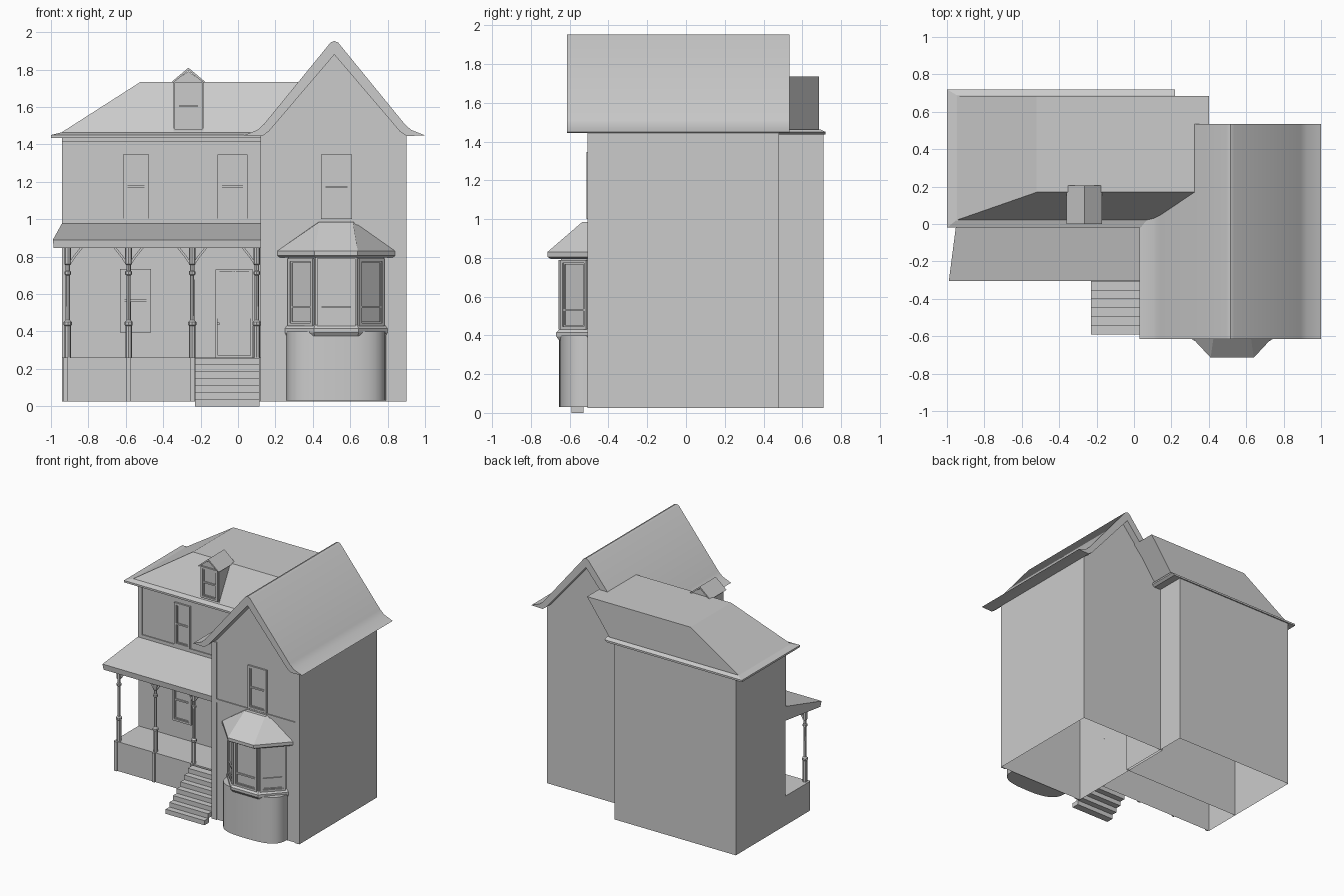
import bpy, bmesh, math
from mathutils import Matrix, Vector

if "Cube" in bpy.data.objects:
    bpy.data.objects.remove(bpy.data.objects["Cube"])

GREY = (0.6, 0.6, 0.6, 1)
grey = bpy.data.materials.new("plain grey")
grey.use_nodes = True
grey.diffuse_color = GREY
grey.node_tree.nodes["Principled BSDF"].inputs["Base Color"].default_value = GREY


class Part:
    """Collects simple solids in one named mesh object."""

    def __init__(self, name, matrix=None):
        self.name, self.bm = name, bmesh.new()
        self.matrix = matrix or Matrix()

    def loft(self, rings, bottom=True, top=True):
        rows = [[self.bm.verts.new(self.matrix @ Vector(p)) for p in r] for r in rings]
        n = len(rows[0])
        for a, b in zip(rows, rows[1:]):
            for i in range(n):
                j = (i + 1) % n
                self.bm.faces.new((a[i], a[j], b[j], b[i]))
        if bottom:
            self.bm.faces.new(rows[0][::-1])
        if top:
            self.bm.faces.new(rows[-1])
        return self

    def box(self, x0, x1, y0, y1, z0, z1, bottom=True):
        plan = [(x0, y0), (x1, y0), (x1, y1), (x0, y1)]
        return self.loft([[(x, y, z) for x, y in plan] for z in (z0, z1)], bottom)

    def extrude_y(self, profile, y0, y1):
        return self.loft([[(x, y, z) for x, z in profile] for y in (y0, y1)])

    def bar(self, a, b, w):
        """Square bar between two points."""
        a, b = Vector(a), Vector(b)
        q = (b - a).to_track_quat('Z', 'Y')
        ring = [q @ Vector((sx * w, sy * w, 0)) for sx, sy in ((-1, -1), (1, -1), (1, 1), (-1, 1))]
        return self.loft([[p + v for v in ring] for p in (a, b)])

    def done(self, smooth=False):
        bmesh.ops.recalc_face_normals(self.bm, faces=self.bm.faces)
        mesh = bpy.data.meshes.new(self.name)
        self.bm.to_mesh(mesh)
        self.bm.free()
        mesh.materials.append(grey)
        obj = bpy.data.objects.new(self.name, mesh)
        bpy.context.collection.objects.link(obj)
        if smooth:
            bpy.ops.object.select_all(action='DESELECT')
            obj.select_set(True)
            bpy.context.view_layer.objects.active = obj
            bpy.ops.object.shade_smooth_by_angle(angle=math.radians(40))
        return obj


def frame(part, x0, x1, z0, z1, y, w, d):
    """Four boards standing d proud of the wall plane y."""
    part.box(x0, x0 + w, y - d, y, z0, z1)
    part.box(x1 - w, x1, y - d, y, z0, z1)
    part.box(x0 + w, x1 - w, y - d, y, z1 - w, z1)
    part.box(x0 + w, x1 - w, y - d, y, z0, z0 + w)


def window(name, x0, x1, z0, z1, y, matrix=None, rail=0.5):
    """Sash window: outer casing, inner sash and a meeting rail."""
    p = Part(name, matrix)
    frame(p, x0, x1, z0, z1, y, 0.016, 0.014)
    frame(p, x0 + 0.016, x1 - 0.016, z0 + 0.016, z1 - 0.016, y, 0.008, 0.007)
    zm = z0 + (z1 - z0) * rail
    p.box(x0 + 0.016, x1 - 0.016, y - 0.009, y, zm - 0.006, zm + 0.006)
    p.done()


BASE, FLOOR, EAVE = 0.025, 0.26, 1.44
WING_Y, GABLE_Y = 0.08, -0.5
MID = 0.515

# Wing with its flat-topped roof
Part("wing_walls").box(-0.94, 0.14, WING_Y, 0.71, BASE, EAVE, bottom=False).done()
Part("wing_eaves").loft([
    [(-1.0, -0.02, 1.435), (0.2, -0.02, 1.435), (0.2, 0.72, 1.435), (-1.0, 0.72, 1.435)],
    [(-1.0, -0.02, 1.45), (0.22, -0.02, 1.45), (0.22, 0.72, 1.45), (-1.0, 0.72, 1.45)],
    [(-0.95, 0.02, 1.463), (0.22, 0.02, 1.463), (0.22, 0.69, 1.463), (-0.95, 0.69, 1.463)]]).done()
Part("wing_roof").loft([
    [(-0.95, 0.02, 1.46), (0.15, 0.02, 1.46), (0.2, 0.685, 1.46), (-0.95, 0.685, 1.46)],
    [(-0.52, 0.17, 1.735), (0.4, 0.17, 1.735), (0.4, 0.685, 1.735), (-0.52, 0.685, 1.735)]]).done()
trim = Part("wing_trim")
frame(trim, -0.94, 0.14, 0.97, EAVE, WING_Y, 0.035, 0.008)
trim.box(-0.94, 0.14, WING_Y - 0.03, WING_Y, 1.415, EAVE)
trim.done()

# Dormer
cx = -0.265
Part("dormer_body").extrude_y(
    [(cx - 0.08, 1.465), (cx + 0.08, 1.465), (cx + 0.08, 1.735), (cx, 1.79), (cx - 0.08, 1.735)], 0.025, 0.19).done()
Part("dormer_roof").extrude_y(
    [(cx - 0.095, 1.73), (cx, 1.81), (cx + 0.095, 1.73), (cx + 0.08, 1.73), (cx, 1.795), (cx - 0.08, 1.73)],
    0.0, 0.205).done()
window("dormer_window", cx - 0.075, cx + 0.075, 1.48, 1.73, 0.025)

# Gabled block
gable = Part("gable_walls")
section = [(0.12, BASE), (0.9, BASE), (0.9, 1.45), (MID, 1.89), (0.12, 1.45)]
front, back = [[gable.bm.verts.new((x, y, z)) for x, z in section] for y in (GABLE_Y, 0.48)]
gable.bm.faces.new(front)
gable.bm.faces.new(back[::-1])
for i in range(1, 5):
    j = (i + 1) % 5
    gable.bm.faces.new((front[i], back[i], back[j], front[j]))
gable.done()
half_outer = [(0.485, 1.448), (0.41, 1.478), (0.375, 1.51), (0.02, 1.945)]
half_inner = [(0.0, 1.88), (0.35, 1.47), (0.385, 1.445)]
profile = ([(MID - x, z) for x, z in half_outer] + [(MID, 1.953)]
           + [(MID + x, z) for x, z in half_outer[::-1]]
           + [(MID + x, z) for x, z in half_inner[::-1]]
           + [(MID - x, z) for x, z in half_inner[1:]])
Part("gable_roof").extrude_y(profile, -0.615, 0.535).done(smooth=True)
trim = Part("gable_trim")
for x0, x1 in ((0.12, 0.165), (0.86, 0.9)):
    trim.box(x0, x1, GABLE_Y - 0.008, GABLE_Y, BASE, 1.45)
trim.box(0.165, 0.86, GABLE_Y - 0.008, GABLE_Y, 0.97, 0.995)
trim.done()

# Wall windows
window("upper_window_left", -0.615, -0.475, 1.005, 1.345, WING_Y)
window("upper_window_right", -0.11, 0.05, 1.005, 1.345, WING_Y)
window("lower_window", -0.63, -0.465, 0.395, 0.735, WING_Y)
window("gable_window", 0.445, 0.61, 1.0, 1.345, GABLE_Y)

# Front door
door = Part("front_door")
frame(door, -0.12, 0.08, FLOOR, 0.73, WING_Y, 0.012, 0.016)
door.box(-0.108, 0.068, WING_Y - 0.006, WING_Y, FLOOR, 0.72)
for s in (-1, 1):
    c = -0.02 + s * 0.045
    frame(door, c - 0.042, c + 0.042, 0.47, 0.725, WING_Y - 0.006, 0.007, 0.006)
    frame(door, c - 0.038, c + 0.038, 0.325, 0.4, WING_Y - 0.006, 0.009, 0.008)
door.box(-0.112, -0.098, WING_Y - 0.03, WING_Y, 0.435, 0.449)
door.done()

# Porch base, roof and steps
PORCH_Y = -0.23
Part("porch_base").box(-0.94, 0.12, PORCH_Y, WING_Y, BASE, FLOOR, bottom=False).done()
piers = Part("porch_piers")
for x in (-0.92, -0.585, -0.245):
    piers.box(x - 0.012, x + 0.012, PORCH_Y - 0.01, PORCH_Y, BASE, FLOOR)
piers.done()
Part("porch_roof").loft([
    [(-0.985, -0.3, 0.845), (0.12, -0.3, 0.845), (0.12, WING_Y, 0.865), (-0.94, WING_Y, 0.865)],
    [(-0.99, -0.305, 0.89), (0.12, -0.305, 0.89), (0.12, WING_Y, 0.98), (-0.94, WING_Y, 0.98)]]).done()
steps = Part("porch_steps")
for i in range(7):
    y = -0.59 + i * 0.047
    z = i * 0.037
    steps.box(-0.23, 0.115, y, y + 0.06, z, z + 0.037)
steps.done()

# Turned porch posts with curved brackets
turning = [(0.26, 0.017), (0.43, 0.017), (0.435, 0.022), (0.45, 0.022), (0.46, 0.012), (0.7, 0.011),
           (0.705, 0.018), (0.72, 0.018), (0.725, 0.012), (0.755, 0.012), (0.76, 0.018), (0.85, 0.018)]
for n, x in enumerate((-0.91, -0.585, -0.245, 0.1)):
    post = Part(f"porch_post_{n + 1}", Matrix.Translation((x, -0.21, 0)))
    post.loft([[(r * math.cos(a * math.pi / 4), r * math.sin(a * math.pi / 4), z)
                for a in range(8)] for z, r in turning])
    for s in (-1, 1):
        if (n == 0 and s < 0) or (n == 3 and s > 0):
            continue
        post.bar((s * 0.012, 0, 0.765), (s * 0.035, 0, 0.8), 0.006)
        post.bar((s * 0.035, 0, 0.8), (s * 0.075, 0, 0.85), 0.006)
    post.done()

# Bay window
def bay_ring(hw, fw, y, z, wall=GABLE_Y):
    cx = 0.525
    return [(cx - hw, wall, z), (cx - fw, y, z), (cx + fw, y, z), (cx + hw, wall, z)]


def curve(z, out=0.0):
    pts = []
    for i in range(17):
        a = math.pi * i / 16
        c, s = math.cos(a), math.sin(a)
        pts.append((0.525 - (0.265 + out) * math.copysign(abs(c) ** 0.7, c),
                    GABLE_Y - (0.155 + out) * s ** 0.7, z))
    return pts


Part("bay_base").loft([curve(0.03), curve(0.4)]).done(smooth=True)
Part("bay_sill").loft([bay_ring(0.265, 0.115, -0.655, 0.375), bay_ring(0.275, 0.12, -0.67, 0.395),
                       bay_ring(0.275, 0.12, -0.67, 0.415), bay_ring(0.26, 0.112, -0.65, 0.435)]).done()
Part("bay_walls").loft([bay_ring(0.255, 0.11, -0.645, z) for z in (0.42, 0.81)]).done()
Part("bay_roof").loft([bay_ring(0.3, 0.11, -0.7, 0.795), bay_ring(0.315, 0.115, -0.715, 0.805),
                       bay_ring(0.315, 0.115, -0.715, 0.83),
                       bay_ring(0.095, 0.09, -0.535, 0.985)]).done()
corners = [Vector(p) for p in bay_ring(0.255, 0.11, -0.645, 0)]
for name, a, b in zip(("left_facing", "front_facing", "right_facing"), corners, corners[1:]):
    d = b - a
    turn = Matrix.Translation(a) @ Matrix.Rotation(math.atan2(d.y, d.x), 4, 'Z')
    window(f"bay_window_{name}", 0.008, d.length - 0.008, 0.43, 0.79, 0, turn, rail=0.28)
